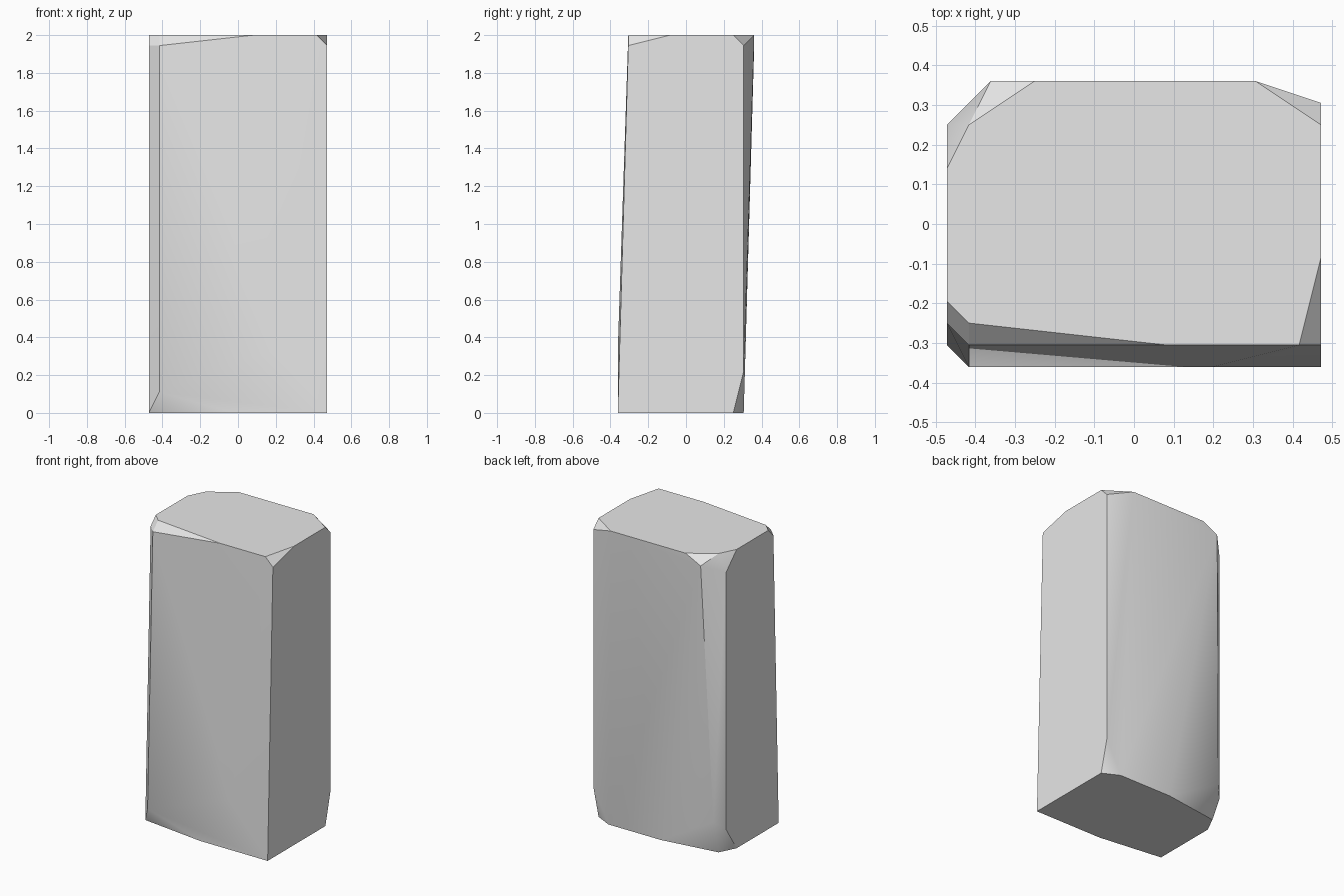
import bpy
import bmesh
from math import radians
from mathutils import Vector

cube = bpy.data.objects.get("Cube")
if cube:
    bpy.data.objects.remove(cube, do_unlink=True)

# The block is laid out on a grid of 17 x 13 x 36 steps
STEP = 2 / 36
CENTRE = Vector((17 / 2, 13 / 2, 0))

# Corner positions (x, y) grouped by height in steps
LEVELS = {
    # flat top
    36: [(0, 9), (1, 11), (4, 13), (14, 13), (17, 11),
         (17, 5), (16, 1), (10, 1), (1, 2), (0, 3)],
    # chipped upper rim
    35: [(17, 1), (1, 1), (0, 2), (17, 12), (2, 13)],
    34: [(0, 11)],
    # bulge low on the front
    6: [(12, 0)],
    # chipped lower rim
    4: [(1, 12), (17, 12)],
    3: [(0, 11)],
    2: [(1, 0)],
    # flat base
    0: [(0, 1), (8, 0), (17, 0), (17, 11), (15, 12), (8, 12), (1, 11), (0, 9)],
}


def make_material(name, colour):
    mat = bpy.data.materials.new(name)
    mat.use_nodes = True
    mat.diffuse_color = colour
    mat.node_tree.nodes["Principled BSDF"].inputs["Base Color"].default_value = colour
    return mat


def make_hull(name, levels, material):
    """Wrap the corners of all levels in one convex block."""
    bm = bmesh.new()
    for z, outline in levels.items():
        for x, y in outline:
            bm.verts.new((Vector((x, y, z)) - CENTRE) * STEP)
    hull = bmesh.ops.convex_hull(bm, input=bm.verts[:])
    spare = {v for v in hull["geom_interior"] + hull["geom_unused"]
             if isinstance(v, bmesh.types.BMVert)}
    bmesh.ops.delete(bm, geom=list(spare), context="VERTS")
    # merge triangles that lie in one plane
    bmesh.ops.dissolve_limit(bm, angle_limit=radians(0.1),
                             verts=bm.verts[:], edges=bm.edges[:])
    bmesh.ops.recalc_face_normals(bm, faces=bm.faces[:])
    mesh = bpy.data.meshes.new(name)
    bm.to_mesh(mesh)
    bm.free()
    mesh.materials.append(material)
    obj = bpy.data.objects.new(name, mesh)
    bpy.context.collection.objects.link(obj)
    return obj


# Stone block, softly shaded with crisp main edges
stone_grey = make_material("stone_grey", (0.8, 0.8, 0.8, 1))
block = make_hull("stone_block", LEVELS, stone_grey)
bpy.ops.object.select_all(action="DESELECT")
block.select_set(True)
bpy.context.view_layer.objects.active = block
bpy.ops.object.shade_smooth_by_angle(angle=radians(30))
